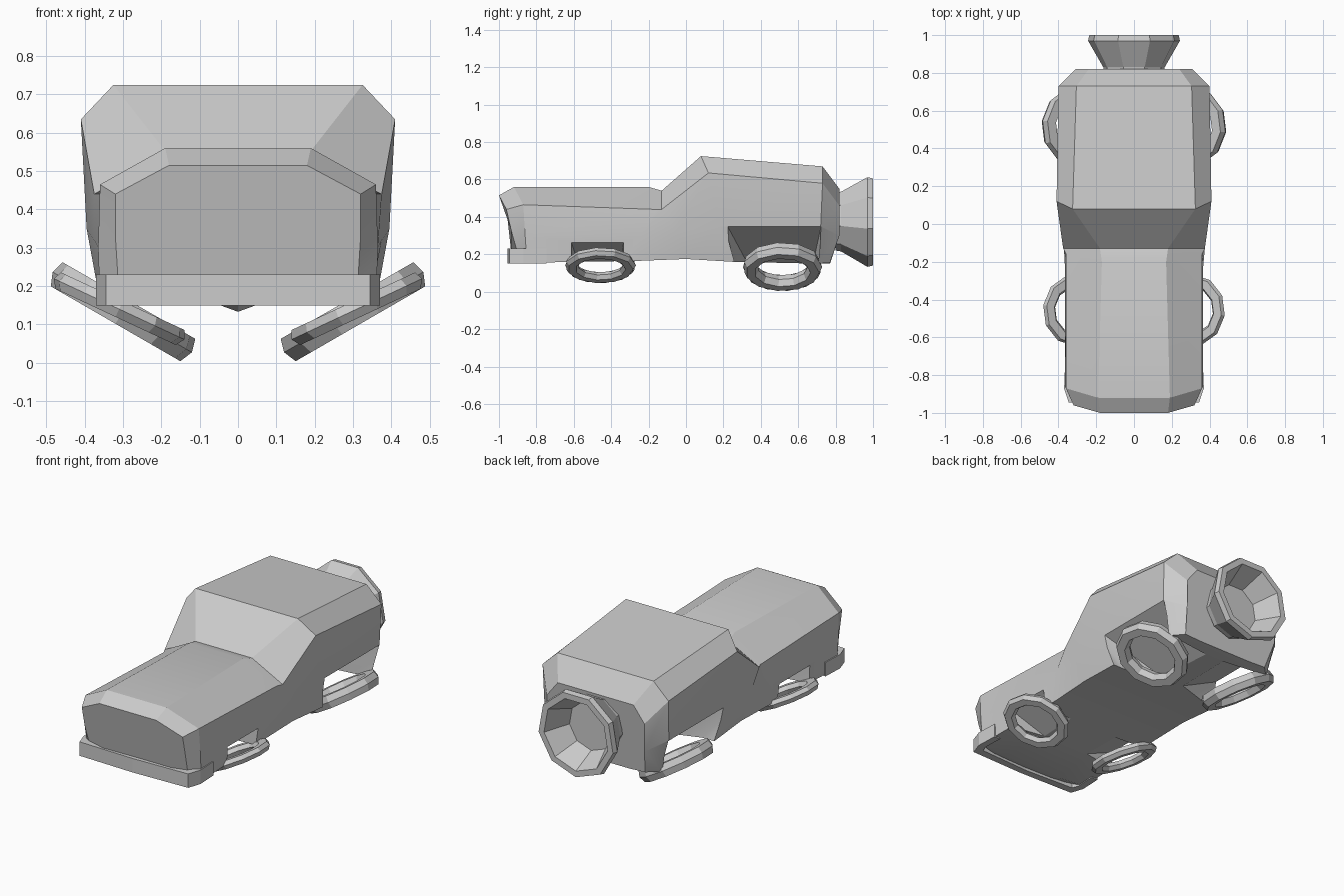
import bpy, bmesh, math
from mathutils import Vector, Matrix

if "Cube" in bpy.data.objects:
    bpy.data.objects.remove(bpy.data.objects["Cube"])


def make(name, verts, faces, hull=False):
    me = bpy.data.meshes.new(name)
    bm = bmesh.new()
    vs = [bm.verts.new(v) for v in verts]
    if hull:
        bmesh.ops.convex_hull(bm, input=vs)
    for f in faces:
        bm.faces.new([vs[i] for i in f])
    bmesh.ops.recalc_face_normals(bm, faces=bm.faces)
    bm.to_mesh(me)
    bm.free()
    ob = bpy.data.objects.new(name, me)
    bpy.context.collection.objects.link(ob)
    return ob


def loft(rings, closed=False):
    """Verts and quads joining equal-length closed rings."""
    n, m = len(rings[0]), len(rings)
    faces = []
    for k in range(m if closed else m - 1):
        a, b = k * n, ((k + 1) % m) * n
        faces += [(a + i, a + (i + 1) % n, b + (i + 1) % n, b + i) for i in range(n)]
    if not closed:
        faces += [tuple(range(n)), tuple(range((m - 1) * n, m * n))]
    return [p for r in rings for p in r], faces


# Body: half sections from belly to roof edge, mirrored and lofted nose to tail
sections = [
    [(.17, -.93, .17), (.31, -.89, .17), (.32, -.935, .33), (.32, -.96, .44), (.18, -1, .515)],
    [(.18, -.87, .155), (.36, -.85, .155), (.365, -.86, .3), (.36, -.87, .465), (.19, -.92, .56)],
    [(.18, -.25, .165), (.345, -.25, .165), (.365, -.24, .3), (.36, -.16, .44), (.17, -.2, .56)],
    [(.18, 0, .175), (.35, 0, .175), (.375, -.05, .32), (.375, -.13, .44), (.18, -.13, .54)],
    [(.18, .25, .16), (.36, .25, .16), (.395, .18, .35), (.41, .12, .635), (.325, .08, .725)],
    [(.18, .7, .15), (.35, .7, .15), (.395, .72, .35), (.40, .73, .58), (.305, .73, .67)],
    [(.17, .77, .15), (.28, .77, .155), (.31, .82, .3), (.31, .82, .46), (.24, .82, .55)],
]
rings = [s + [(-x, y, z) for x, y, z in reversed(s)] for s in sections]
body = make("body", *loft(rings))


# Wheel wells: sloping wedges cut from the lower sides
def well(name, side, top, y0, y1, taper, inner):
    pts = []
    for ya, yb, s in ((y0, y0 + taper, 1), (y1, y1 - taper * .4, -1)):
        pts += [(side * .5, ya, top), (side * inner, yb, .15),
                (side * inner, yb, -.1), (side * .5, yb, -.1)]
    cut = make(name, pts, [], hull=True)
    cut.hide_render = True
    cut.hide_viewport = True
    mod = body.modifiers.new(name, 'BOOLEAN')
    mod.operation = 'DIFFERENCE'
    mod.solver = 'EXACT'
    mod.object = cut
    return cut


cutters = []
for side in (1, -1):
    cutters.append(well("rear_well_cutter", side, .41, .19, .735, .14, .06))
    cutters.append(well("front_well_cutter", side, .331, -.635, -.325, .06, .13))

# Bake the cuts and drop the cutters
dg = bpy.context.evaluated_depsgraph_get()
baked = bpy.data.meshes.new_from_object(body.evaluated_get(dg))
body.modifiers.clear()
body.data = baked
for c in cutters:
    bpy.data.objects.remove(c)


# Lathe a closed (radius, height) profile around local z
def lathe(name, profile, n, matrix, phase=0):
    rs = []
    for k in range(n):
        a = phase + 2 * math.pi * k / n
        rs.append([matrix @ Vector((r * math.cos(a), r * math.sin(a), h)) for r, h in profile])
    return make(name, *loft(rs, closed=True))


# Hover rings: tilted hoops, outer edge raised
def hover_ring(name, side, x, y, z, r, hole, t, tilt):
    normal = Vector((side * math.sin(tilt), 0, -math.cos(tilt)))
    m = Matrix.Translation((side * x, y, z)) @ normal.to_track_quat('Z', 'Y').to_matrix().to_4x4()
    prof = [(r - .015, t / 2), (r, 0), (r - .01, -t / 2),
            (hole + .015, -t / 2), (hole, 0), (hole + .015, t / 2)]
    return lathe(name, prof, 11, m)


for side, tag in ((1, "right"), (-1, "left")):
    hover_ring("rear_ring_" + tag, side, .302, .516, .132, .212, .135, .07, math.radians(30))
    hover_ring("front_ring_" + tag, side, .31, -.457, .14, .19, .12, .045, math.radians(25))

# Tail nozzle: nine-sided hollow cone with a lip, one corner pointing down
to_back = Matrix.Translation((0, 0, .38)) @ Matrix.Rotation(-math.pi / 2, 4, 'X')
nozzle_profile = [(.16, .80), (.165, .83), (.247, .97), (.24, 1), (.205, 1), (.14, .86), (.001, .86), (.001, .80)]
lathe("tail_nozzle", nozzle_profile, 9, to_back, math.pi / 2)

# Front bumper: U-shaped strip around the nose
outer = [(.365, -.745), (.37, -.87), (.345, -.945), (0, -.955)]
inner = [(.325, -.745), (.33, -.86), (.315, -.90), (0, -.915)]
mirror = lambda p: p + [(-x, y) for x, y in reversed(p[:-1])]
strip = [[(xo, yo, .15), (xo, yo, .23), (xi, yi, .23), (xi, yi, .15)]
         for (xo, yo), (xi, yi) in zip(mirror(outer), mirror(inner))]
make("front_bumper", *loft(strip))

# Soft shading on the body only across shallow angles
bpy.ops.object.select_all(action='DESELECT')
body.select_set(True)
bpy.context.view_layer.objects.active = body
bpy.ops.object.shade_smooth_by_angle(angle=math.radians(25))
